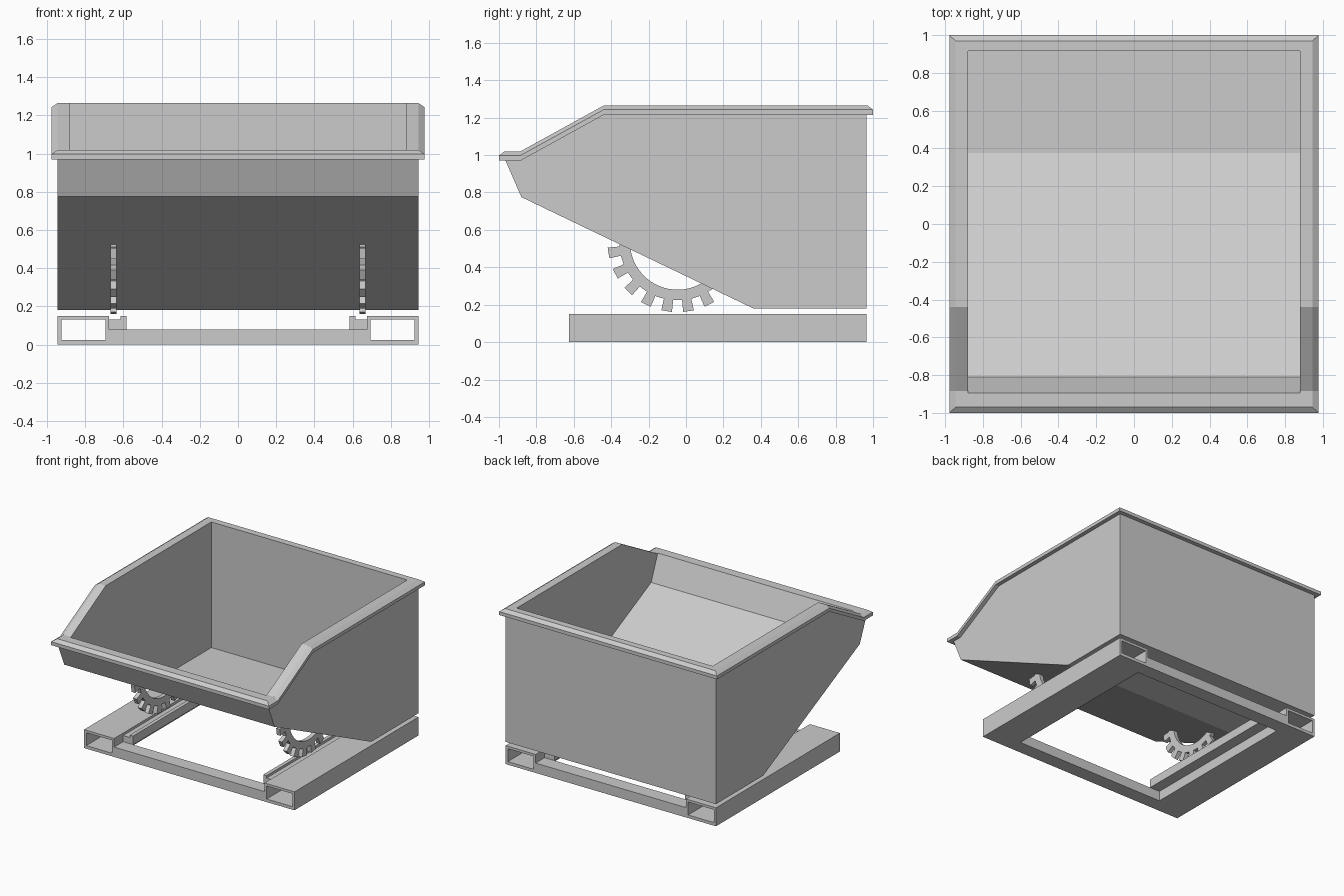
import bpy, bmesh
from math import sin, cos, radians

if "Cube" in bpy.data.objects:
    bpy.data.objects.remove(bpy.data.objects["Cube"])


def finish(name, bm):
    bmesh.ops.recalc_face_normals(bm, faces=bm.faces)
    me = bpy.data.meshes.new(name)
    bm.to_mesh(me)
    bm.free()
    ob = bpy.data.objects.new(name, me)
    bpy.context.collection.objects.link(ob)
    return ob


def mirrored(ob):
    ob.modifiers.new("mirror", 'MIRROR')
    return ob


def prism(name, pts, place, a, b):
    """Extrude a 2D outline between a and b; place maps (p, q, depth) to xyz."""
    bm = bmesh.new()
    lo = [bm.verts.new(place(p, q, a)) for p, q in pts]
    hi = [bm.verts.new(place(p, q, b)) for p, q in pts]
    bm.faces.new(lo)
    bm.faces.new(hi)
    for i in range(len(pts)):
        j = (i + 1) % len(pts)
        bm.faces.new((lo[i], lo[j], hi[j], hi[i]))
    return finish(name, bm)


def along_y(p, q, d):
    return (p, d, q)


def along_x(p, q, d):
    return (d, p, q)


def rect(x0, x1, z0, z1):
    return [(x0, z0), (x1, z0), (x1, z1), (x0, z1)]


# Hopper: rim cross-section rings as (half width, front y, back y, drop)
RINGS = [(.945, -.965, .965, -.05), (.978, -1, 1, -.05), (.978, -1, 1, -.022),
         (.945, -.97, .97, 0), (.88, -.895, .915, 0)]
OUTER_LOW = [(.965, .18), (.36, .18), (-.88, .775)]
INNER_LOW = [(.915, .245), (.375, .245), (-.81, .814)]
bm = bmesh.new()
rings = []
for x, front, back, drop in RINGS:
    side = [(front, 1.02), (-.885, 1.02), (-.44, 1.265), (back, 1.265)]
    right = [bm.verts.new((x, y, z + drop)) for y, z in side]
    left = [bm.verts.new((-x, y, z + drop)) for y, z in side]
    rings.append((right, left))
for (r0, l0), (r1, l1) in zip(rings, rings[1:]):
    c0, c1 = r0 + l0[::-1], r1 + l1[::-1]
    for i in range(8):
        j = (i + 1) % 8
        bm.faces.new((c0[i], c0[j], c1[j], c1[i]))
# Outer and inner walls hang from the first and last ring
for (r, l), low, x in ((rings[0], OUTER_LOW, .945), (rings[-1], INNER_LOW, .88)):
    R = r + [bm.verts.new((x, y, z)) for y, z in low]
    L = l + [bm.verts.new((-x, y, z)) for y, z in low]
    bm.faces.new(R)
    bm.faces.new(L)
    for i in range(3, 7):
        j = (i + 1) % 7
        bm.faces.new((R[i], R[j], L[j], L[i]))
finish("hopper", bm)

# Toothed rocker arcs under the hopper
CY, CZ, TIP, ROOT, INNER = -.045, .535, .375, .312, .255


def polar(r, deg):
    return (CY + r * sin(radians(deg)), CZ - r * cos(radians(deg)))


outline = [polar(ROOT, -89)]
for a in range(-81, 28, 18):
    outline += [polar(ROOT, a - 4.6), polar(TIP, a - 4.4),
                polar(TIP, a + 4.4), polar(ROOT, a + 4.6)]
outline.append(polar(ROOT, 38))
outline += [polar(INNER, 38 - 127 * i / 18) for i in range(19)]
mirrored(prism("rocker_gear", outline, along_x, .636, .669))

# Hollow fork tubes
F, B = -.625, .965
bm = bmesh.new()
loops = [[bm.verts.new((x, y, z)) for x, z in rect(*r)]
         for r, y in (((.675, .945, 0, .15), F), ((.675, .945, 0, .15), B),
                      ((.695, .925, .025, .13), B), ((.695, .925, .025, .13), F))]
for k in range(4):
    u, v = loops[k], loops[(k + 1) % 4]
    for i in range(4):
        j = (i + 1) % 4
        bm.faces.new((u[i], u[j], v[j], v[i]))
mirrored(finish("fork_tube", bm))

# L-shaped guide rails beside the tubes
rail = [(.675, .08), (.585, .08), (.585, .15), (.615, .15), (.615, .13), (.675, .13)]
mirrored(prism("guide_rail", rail, along_y, F + .115, B - .115))

# Cross bars joining the tubes front and back
for name, y in (("front_bar", F), ("back_bar", B - .115)):
    prism(name, rect(-.675, .675, 0, .08), along_y, y, y + .115)
